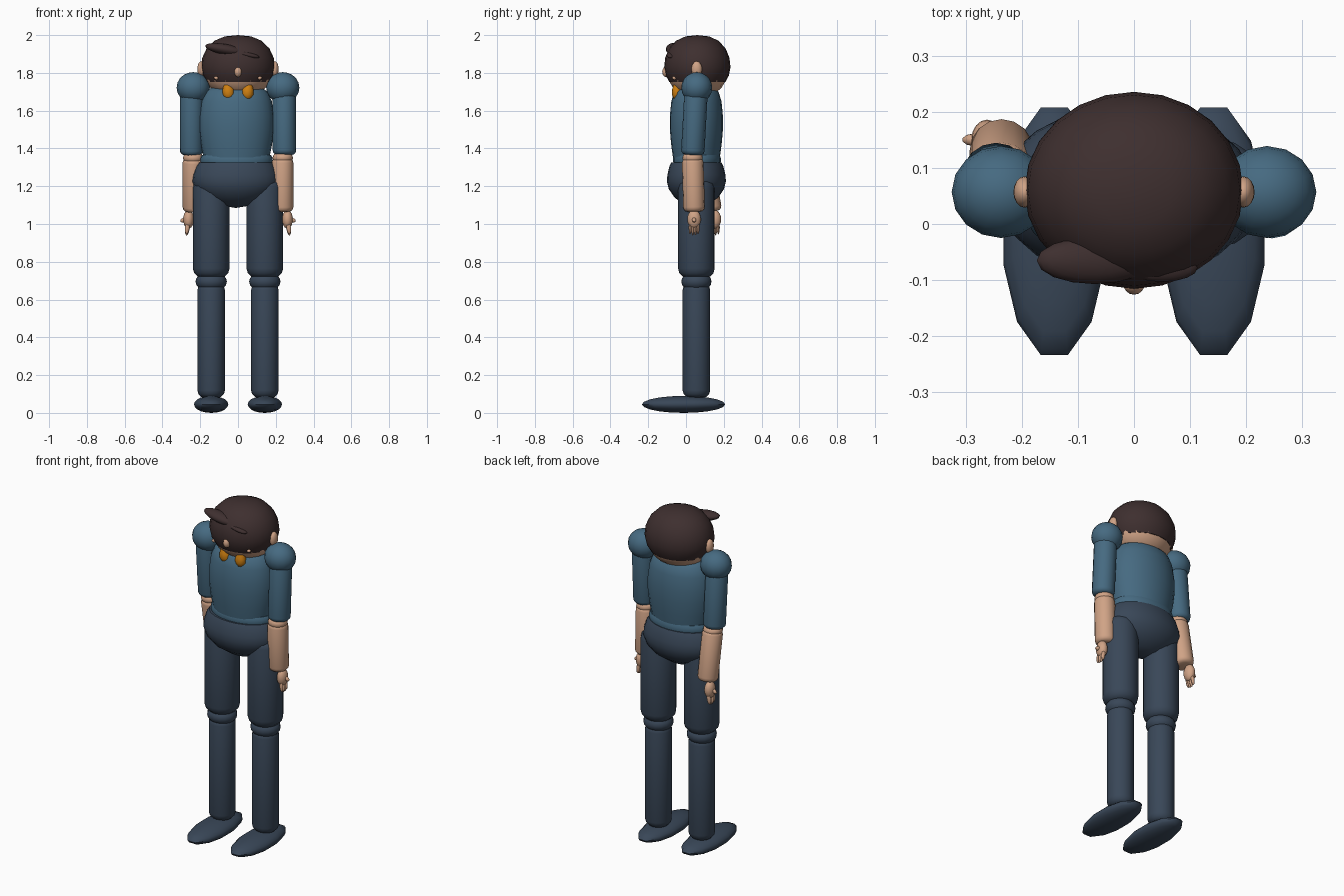
import bpy, bmesh, math
from mathutils import Vector, Matrix

if "Cube" in bpy.data.objects:
    bpy.data.objects.remove(bpy.data.objects["Cube"])


def material(name, hex_code):
    def lin(c):
        return c / 12.92 if c <= 0.04045 else ((c + 0.055) / 1.055) ** 2.4
    m = bpy.data.materials.new(name)
    m.diffuse_color = [lin(int(hex_code[i:i + 2], 16) / 255) for i in (0, 2, 4)] + [1]
    m.use_nodes = True
    m.node_tree.nodes["Principled BSDF"].inputs["Base Color"].default_value = m.diffuse_color
    return m


SHIRT = material("blue shirt", "466A81")
TROUSERS = material("navy cloth", "394758")
HAIR = material("dark brown hair", "3E2F2F")
SKIN = material("skin", "D0A386")
ORANGE = material("orange scarf", "D28212")


def finish(name, bm, mat, matrix):
    bmesh.ops.recalc_face_normals(bm, faces=bm.faces)
    me = bpy.data.meshes.new(name)
    bm.to_mesh(me)
    bm.free()
    me.transform(matrix)
    me.materials.append(mat)
    ob = bpy.data.objects.new(name, me)
    bpy.context.collection.objects.link(ob)
    bpy.ops.object.select_all(action='DESELECT')
    ob.select_set(True)
    bpy.context.view_layer.objects.active = ob
    bpy.ops.object.shade_smooth_by_angle(angle=math.radians(50))
    return ob


def ball(name, mat, centre, half, tilt=0.0, axis='Y', segs=16, rings=10, turn=0.0):
    """Ellipsoid, optionally tilted about one axis."""
    bm = bmesh.new()
    bmesh.ops.create_uvsphere(bm, u_segments=segs, v_segments=rings, radius=1)
    m = (Matrix.Translation(centre) @ Matrix.Rotation(math.radians(tilt), 4, axis)
         @ Matrix.Diagonal((*half, 1)) @ Matrix.Rotation(math.radians(turn), 4, 'Z'))
    return finish(name, bm, mat, m)


def lathe(name, mat, profile, matrix, segs=20):
    """Turn (radius, height) points about the local z axis."""
    bm = bmesh.new()
    rings = []
    for r, z in profile:
        if r == 0:
            rings.append([bm.verts.new((0, 0, z))] * segs)
        else:
            rings.append([bm.verts.new((r * math.cos(2 * math.pi * i / segs),
                                        r * math.sin(2 * math.pi * i / segs), z))
                          for i in range(segs)])
    for a, b in zip(rings, rings[1:]):
        for i in range(segs):
            j = (i + 1) % segs
            corners = list(dict.fromkeys((a[i], a[j], b[j], b[i])))
            bm.faces.new(corners)
    return finish(name, bm, mat, matrix)


def limb(name, mat, start, end, r, bevel):
    """Round-ended cylinder between two points."""
    start, end = Vector(start), Vector(end)
    length = (end - start).length
    arc = [math.radians(a) for a in (0, 30, 60, 90)]
    low = [(r - bevel + bevel * math.sin(a), bevel * (1 - math.cos(a))) for a in arc]
    high = [(x, length - z) for x, z in reversed(low)]
    rot = Vector((0, 0, 1)).rotation_difference(end - start).to_matrix().to_4x4()
    lathe(name, mat, [(0, 0)] + low + high + [(0, length)],
          Matrix.Translation(start) @ rot, 16)


def body(name, mat, profile, x, y, depth):
    lathe(name, mat, profile,
          Matrix.Translation((x, y, 0)) @ Matrix.Diagonal((1, depth, 1, 1)), 24)


# Torso, waistband and hips
body("torso", SHIRT, [(0, 1.35), (.175, 1.353), (.188, 1.42), (.198, 1.5), (.198, 1.57),
                      (.187, 1.65), (.165, 1.70), (.13, 1.725), (0, 1.73)], -.008, .055, .71)
body("waist", SHIRT, [(0, 1.30), (.185, 1.31), (.191, 1.33), (.191, 1.35),
                      (.183, 1.365), (0, 1.37)], -.008, .058, .66)
body("hips", TROUSERS, [(0, 1.085), (.09, 1.10), (.17, 1.14), (.215, 1.185), (.23, 1.225),
                        (.226, 1.26), (.21, 1.305), (.195, 1.326), (0, 1.33)],
     -.012, .055, .68)

# Head, neck and hair cap
ball("head", SKIN, (0, .06, 1.80), (.18, .158, .135))
limb("neck", SKIN, (0, .06, 1.64), (0, .06, 1.78), .085, .01)
body("hair_cap", HAIR, [(0, 1.752), (.165, 1.752), (.185, 1.785), (.195, 1.83), (.189, 1.88),
                        (.166, 1.93), (.125, 1.97), (.07, 1.993), (0, 2.0)], 0, .06, .9)
ball("fringe_lobe", HAIR, (-.07, -.065, 1.925), (.105, .042, .028), 10)
ball("fringe_tip", HAIR, (.05, -.078, 1.896), (.065, .025, .014), 12)
ball("nose", SKIN, (0, -.104, 1.806), (.02, .022, .028))

# Scarf ends, ears and cheeks
DROP = [(0, -.055), (.02, -.045), (.032, -.02), (.03, .005), (.02, .035), (.01, .055), (0, .06)]
for side, label in ((-1, "left"), (1, "right")):
    lathe(label + "_scarf_end", ORANGE, DROP,
          Matrix.Translation((side * .052, -.048, 1.707))
          @ Matrix.Rotation(math.radians(side * 5), 4, 'Y')
          @ Matrix.Diagonal((1, .85, 1, 1)), 12)
    ball(label + "_ear", SKIN, (side * .195, .057, 1.82), (.02, .028, .042))
    ball(label + "_cheek", SKIN, (side * .115, -.062, 1.773), (.012, .012, .01), segs=8, rings=6)

# Legs and shoes
for side, label in ((-1, "left"), (1, "right")):
    x = side * .142
    limb(label + "_thigh", TROUSERS, (x, .055, .715), (x, .055, 1.24), .097, .05)
    ball(label + "_knee", TROUSERS, (x, .055, .695), (.083, .08, .055))
    limb(label + "_shin", TROUSERS, (x, .055, .08), (x, .055, .69), .073, .04)
    ball(label + "_shoe", TROUSERS, (x, -.013, .045), (.094, .228, .045),
         segs=12, turn=15)

# Arms: the left one swings backward
ARMS = {  # side, elbow y, wrist y
    "left": (-1, .085, .135),
    "right": (1, .035, .043),
}
for label, (s, ey, wy) in ARMS.items():
    x = s * .237
    ball(label + "_shoulder", SHIRT, (x, .057, 1.722), (.088, .082, .082))
    limb(label + "_upper_arm", SHIRT, (s * .246, ey, 1.365), (s * .244, .055, 1.73), .062, .025)
    ball(label + "_elbow", SKIN, (x, ey, 1.35), (.054, .054, .037))
    limb(label + "_forearm", SKIN, (s * .236, wy, 1.065), (s * .236, ey, 1.35), .057, .025)
    # Hand with thumb and fingers
    hx, hy = s * .262, wy + (.015 if s < 0 else 0)
    ball(label + "_palm", SKIN, (hx, hy, 1.025), (.028, .036, .05))
    ball(label + "_thumb", SKIN, (s * .286, hy, 1.022), (.022, .011, .012), s * 25, segs=10, rings=8)
    for i in range(4):
        ball(f"{label}_finger_{i + 1}", SKIN, (s * .268, hy + (i - 1.5) * .014, .972 + .006 * abs(i - 1.5)),
             (.012, .008, .036), s * -8, segs=8, rings=6)
